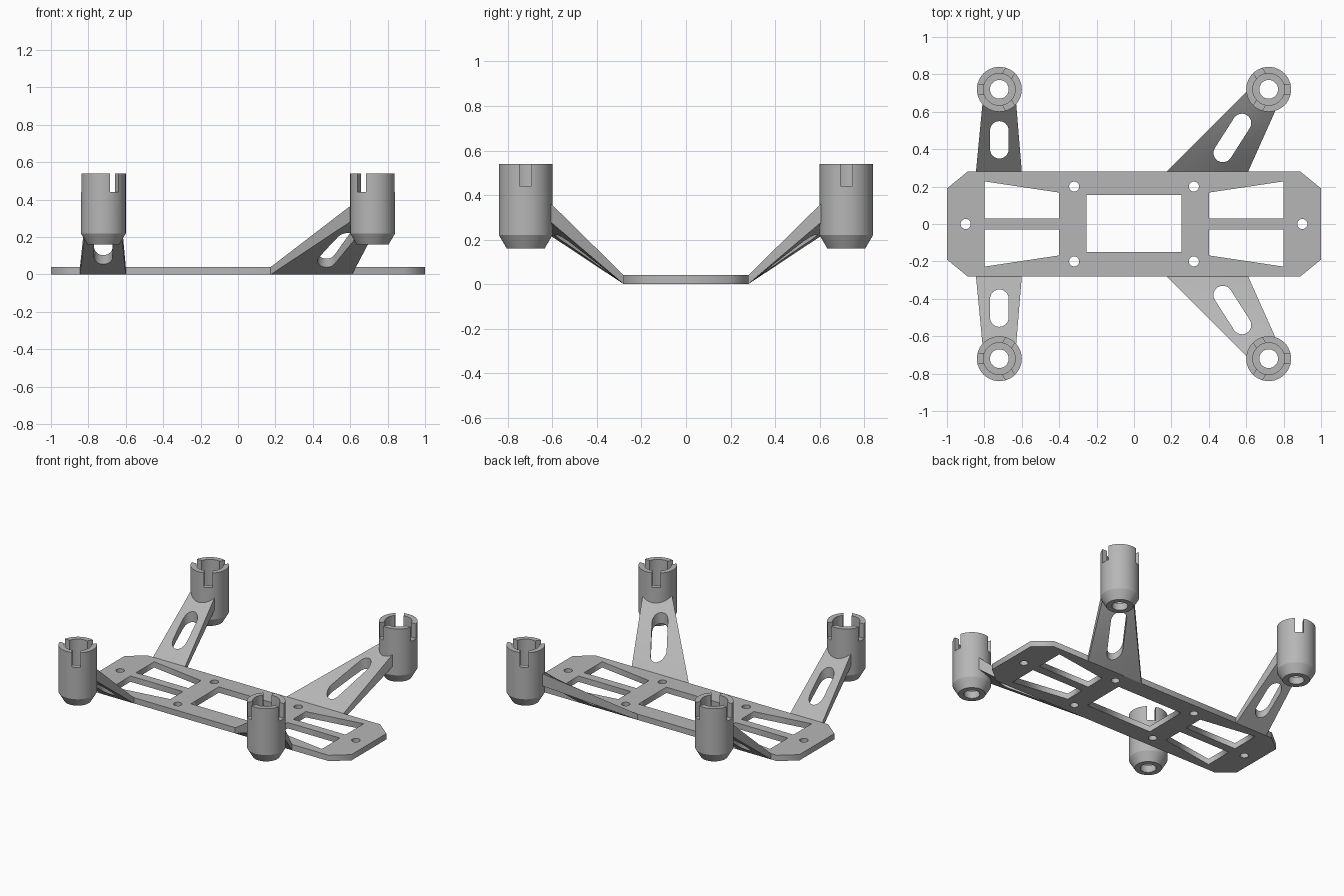
import bpy, bmesh, math
from mathutils import Matrix, Vector

if "Cube" in bpy.data.objects:
    bpy.data.objects.remove(bpy.data.objects["Cube"])

grey = bpy.data.materials.new("plain grey")
grey.diffuse_color = (0.47, 0.47, 0.47, 1)
grey.use_nodes = True
grey.node_tree.nodes["Principled BSDF"].inputs["Base Color"].default_value = grey.diffuse_color


def link(name, bm):
    """Turn a bmesh into an object with outward normals."""
    bmesh.ops.recalc_face_normals(bm, faces=bm.faces)
    mesh = bpy.data.meshes.new(name)
    bm.to_mesh(mesh)
    bm.free()
    mesh.materials.append(grey)
    obj = bpy.data.objects.new(name, mesh)
    bpy.context.collection.objects.link(obj)
    return obj


def activate(obj):
    bpy.ops.object.select_all(action='DESELECT')
    obj.select_set(True)
    bpy.context.view_layer.objects.active = obj


def cut(obj, cutter):
    """Subtract the cutter and throw it away."""
    activate(obj)
    mod = obj.modifiers.new("cut", 'BOOLEAN')
    mod.operation, mod.solver, mod.object = 'DIFFERENCE', 'EXACT', cutter
    bpy.ops.object.modifier_apply(modifier=mod.name)
    bpy.data.objects.remove(cutter)


def smooth(obj):
    activate(obj)
    bpy.ops.object.shade_smooth_by_angle(angle=math.radians(30))


def arc(c, r, start, end, n):
    return [(c[0] + r * math.cos(start + (end - start) * i / n),
             c[1] + r * math.sin(start + (end - start) * i / n)) for i in range(n + 1)]


def prism(name, outline, z0, z1):
    bm = bmesh.new()
    face = bm.faces.new([bm.verts.new((x, y, z0)) for x, y in outline])
    top = bmesh.ops.extrude_face_region(bm, geom=[face])['geom']
    bmesh.ops.translate(bm, vec=(0, 0, z1 - z0),
                        verts=[v for v in top if isinstance(v, bmesh.types.BMVert)])
    return link(name, bm)


# Base plate: chamfered outline with windows and screw holes
loops = [[(-1, -.19), (-.89, -.28), (.89, -.28), (1, -.19),
          (1, .19), (.89, .28), (-.89, .28), (-1, .19)],
         [(-.255, -.15), (.255, -.15), (.255, .155), (-.255, .155)]]
for sx in (-1, 1):
    for sy in (-1, 1):
        loops.append([(sx * .4, sy * .03), (sx * .8, sy * .03),
                      (sx * .8, sy * .228), (sx * .4, sy * .168)])
        loops.append(arc((sx * .32, sy * .2), .027, 0, math.tau, 24)[:-1])
    loops.append(arc((sx * .9, 0), .027, 0, math.tau, 24)[:-1])
curve = bpy.data.curves.new("base_plate", 'CURVE')
curve.dimensions, curve.fill_mode, curve.extrude = '2D', 'BOTH', .02
for loop in loops:
    sp = curve.splines.new('POLY')
    sp.points.add(len(loop) - 1)
    for p, (x, y) in zip(sp.points, loop):
        p.co = (x, y, 0, 1)
    sp.use_cyclic_u = True
curve.materials.append(grey)
plate = bpy.data.objects.new("base_plate", curve)
plate.location.z = .02
bpy.context.collection.objects.link(plate)
activate(plate)
bpy.ops.object.convert(target='MESH')

CUP = .72  # distance of each cup axis from both centre lines


def make_cup(name, sx, sy):
    """Open cup with a drilled floor and three notches in the rim."""
    profile = [(.05, .16), (.085, .16), (.12, .22), (.12, .54),
               (.085, .54), (.085, .21), (.05, .21)]
    n = 48
    bm = bmesh.new()
    rings = [[bm.verts.new((r * math.cos(math.tau * i / n), r * math.sin(math.tau * i / n), z))
              for i in range(n)] for r, z in profile]
    for k, ring in enumerate(rings):
        nxt = rings[(k + 1) % len(rings)]
        for i in range(n):
            j = (i + 1) % n
            bm.faces.new((ring[i], ring[j], nxt[j], nxt[i]))
    cup = link(name, bm)
    for k in range(3):
        a = k * math.tau / 3 + (0 if sx > 0 else math.pi)
        bm = bmesh.new()
        bmesh.ops.create_cube(bm, size=1, matrix=Matrix.Rotation(a, 4, 'Z')
                              @ Matrix.Translation((.11, 0, .54))
                              @ Matrix.Diagonal((.1, .054, .2, 1)))
        cut(cup, link("notch_cutter", bm))
    cup.data.transform(Matrix.Translation((sx * CUP, sy * CUP, 0)))
    smooth(cup)


def make_arm(name, sx, sy, base, tip, slot):
    """Twisted tapering strut with a rounded slot, from plate edge to cup wall."""
    bm = bmesh.new()
    plan = [(base[0], .28, 0, .04), (base[1], .28, 0, .04),
            (*tip[1], .285, .37), (*tip[0], .285, .37)]
    lo = [bm.verts.new((x, sy * y, z)) for x, y, z, _ in plan]
    hi = [bm.verts.new((x, sy * y, z)) for x, y, _, z in plan]
    bm.faces.new(lo)
    bm.faces.new(hi)
    for i in range(4):
        j = (i + 1) % 4
        bm.faces.new((lo[i], lo[j], hi[j], hi[i]))
    long_and_wide = [e for e in bm.edges if abs(e.verts[0].co.x - e.verts[1].co.x) > 1e-4]
    bmesh.ops.subdivide_edges(bm, edges=long_and_wide, cuts=5, use_grid_fill=True)
    arm = link(name, bm)
    # rounded slot, cut straight down
    a, b = (Vector((x, sy * y)) for x, y in slot)
    t = math.atan2((b - a).y, (b - a).x)
    h = math.pi / 2
    outline = arc(b, .05, t - h, t + h, 12) + arc(a, .05, t + h, t + 3 * h, 12)
    cut(arm, prism("slot_cutter", outline, -.1, .7))
    # keep the inside of the cup clear
    bore = arc((sx * CUP, sy * CUP), .095, 0, math.tau, 48)[:-1]
    cut(arm, prism("bore_cutter", bore, -.1, .7))
    smooth(arm)


# Four cups and their arms, mirrored front to back
for side, sy in (("front", -1), ("rear", 1)):
    make_cup(side + "_left_cup", -1, sy)
    make_cup(side + "_right_cup", 1, sy)
    make_arm(side + "_left_arm", -1, sy, (-.845, -.6),
             ((-.81, .645), (-.63, .645)), ((-.72, .4), (-.72, .5)))
    make_arm(side + "_right_arm", 1, sy, (.175, .61),
             ((.605, .71), (.76, .615)), ((.475, .38), (.577, .54)))
